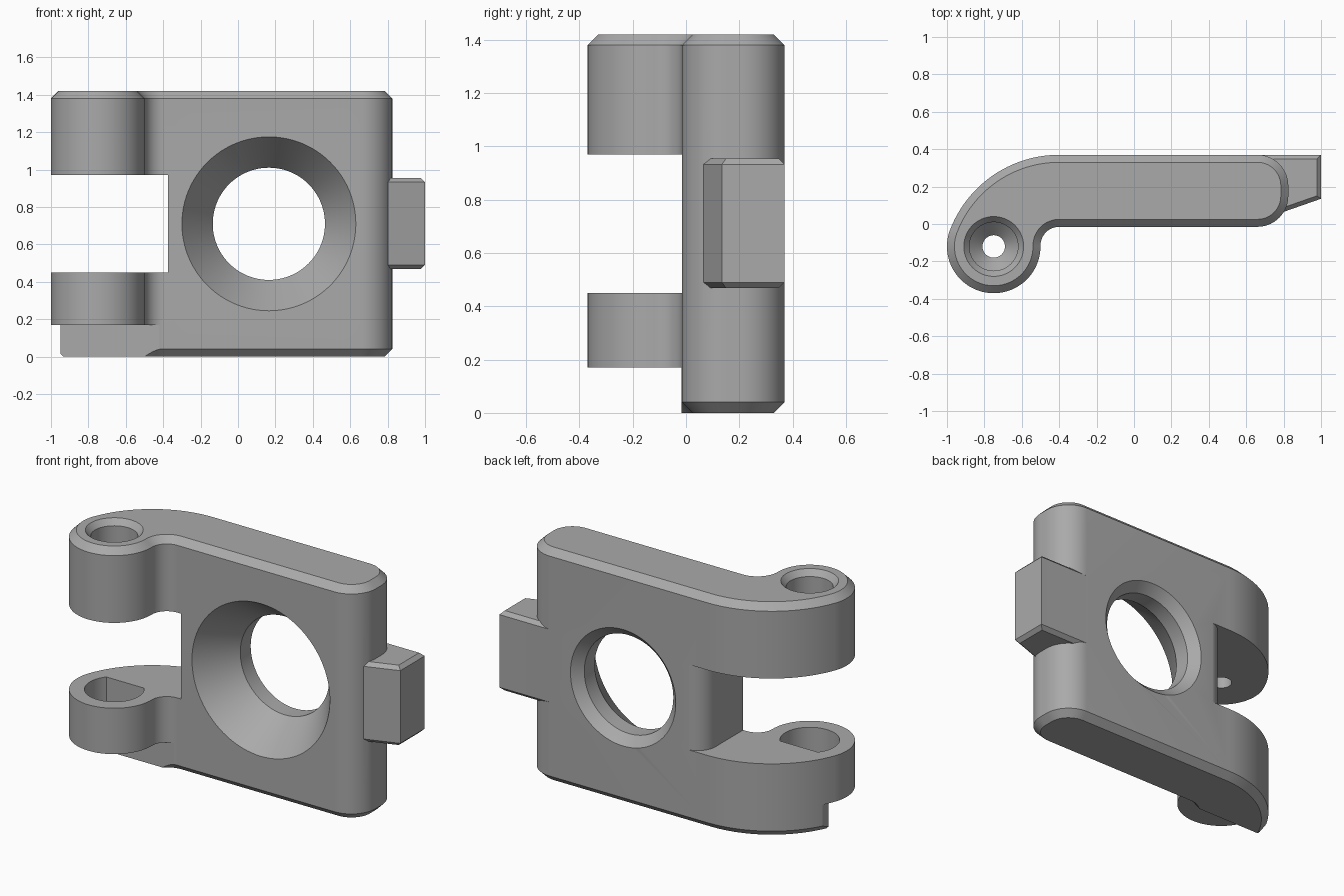
import bpy, bmesh
from math import sin, cos, radians, pi
from mathutils import Matrix

if "Cube" in bpy.data.objects:
    bpy.data.objects.remove(bpy.data.objects["Cube"])

grey = bpy.data.materials.new("plain_grey")
grey.use_nodes = True
grey.diffuse_color = (0.4, 0.4, 0.4, 1)
grey.node_tree.nodes["Principled BSDF"].inputs["Base Color"].default_value = (0.4, 0.4, 0.4, 1)

PIN = (-0.75, -0.12)
HEIGHT = 1.42
FRONT, BACK = -0.015, 0.37


def arc(cx, cy, r, a0, a1, n):
    angles = [radians(a0 + (a1 - a0) * i / n) for i in range(n + 1)]
    return [(cx + r * cos(a), cy + r * sin(a)) for a in angles]


def finish(name, bm):
    bmesh.ops.remove_doubles(bm, verts=bm.verts, dist=1e-5)
    bmesh.ops.recalc_face_normals(bm, faces=bm.faces)
    mesh = bpy.data.meshes.new(name)
    bm.to_mesh(mesh)
    bm.free()
    mesh.materials.append(grey)
    obj = bpy.data.objects.new(name, mesh)
    bpy.context.collection.objects.link(obj)
    return obj


def prism(name, outline, z0, z1, chamfer=0):
    """Upright extrusion, optionally chamfered round its top and bottom rims."""
    bm = bmesh.new()
    face = bm.faces.new([bm.verts.new((x, y, z0)) for x, y in outline])
    top = bmesh.ops.extrude_face_region(bm, geom=[face])["geom"]
    bmesh.ops.translate(bm, vec=(0, 0, z1 - z0),
                        verts=[v for v in top if isinstance(v, bmesh.types.BMVert)])
    bmesh.ops.recalc_face_normals(bm, faces=bm.faces)
    if chamfer:
        rims = [e for e in bm.edges if abs(e.verts[0].co.z - e.verts[1].co.z) < 1e-6]
        bmesh.ops.bevel(bm, geom=rims, offset=chamfer, segments=1, affect='EDGES')
    return finish(name, bm)


def turned(name, profile, matrix, sides=72):
    """Solid of revolution from (radius, height) pairs."""
    bm = bmesh.new()
    rings = [[bm.verts.new((r * cos(2 * pi * i / sides), r * sin(2 * pi * i / sides), h))
              for i in range(sides)] for r, h in profile]
    for low, high in zip(rings, rings[1:]):
        for i in range(sides):
            j = (i + 1) % sides
            bm.faces.new((low[i], low[j], high[j], high[i]))
    bm.faces.new(rings[0])
    bm.faces.new(rings[-1])
    bm.transform(matrix)
    return finish(name, bm)


def combine(target, tool, operation='DIFFERENCE'):
    bpy.context.view_layer.objects.active = target
    mod = target.modifiers.new("combine", 'BOOLEAN')
    mod.operation = operation
    mod.solver = 'EXACT'
    mod.object = tool
    bpy.ops.object.modifier_apply(modifier=mod.name)
    bpy.data.objects.remove(tool)


def rectangle(x0, x1, y0, y1):
    return [(x0, y0), (x1, y0), (x1, y1), (x0, y1)]


# Plate with curled hinge end
outline = (arc(0.66, 0.15, 0.165, -90, 0, 14)
           + arc(0.66, 0.205, 0.165, 0, 90, 14)
           + arc(-0.4, -0.255, 0.625, 90, 159, 24)
           + arc(*PIN, 0.25, 160, 360, 44)
           + arc(-0.4, -0.115, 0.1, 180, 90, 12))
body = prism("hinge_plate", outline, 0, HEIGHT, 0.04)

# Gap between the hinge knuckles, rounded at the back
gap = ([(-1.2, -0.6), (-0.375, -0.6)] + arc(-0.255, 0.252, 0.12, 180, 90, 12)
       + [(-0.255, 0.6), (-1.2, 0.6)])
combine(body, prism("knuckle_gap", gap, 0.45, 0.97))

# Clearance below the lower knuckle
combine(body, prism("front_clearance", rectangle(-1.2, -0.42, -0.6, FRONT - 0.001), -0.2, 0.17))
combine(body, prism("end_clearance", rectangle(-1.2, -0.95, -0.6, 0.2), -0.2, 0.17))

# Large countersunk hole through the plate
along_y = Matrix.Translation((0.165, 0, 0.71)) @ Matrix.Rotation(-pi / 2, 4, 'X')
combine(body, turned("main_hole", [(0.48, FRONT - 0.02), (0.465, FRONT), (0.3, 0.215),
                                   (0.3, BACK - 0.055), (0.355, BACK), (0.375, BACK + 0.02)],
                     along_y, 96))

# Pin hole in the upper knuckle, narrowing downwards
at_pin = Matrix.Translation((*PIN, 0))
combine(body, turned("upper_pin_hole", [(0.06, 0.9), (0.06, 1.17), (0.13, 1.24), (0.13, 1.385),
                                        (0.16, HEIGHT), (0.175, HEIGHT + 0.02)], at_pin))

# Flat-sided socket in the lower knuckle
combine(body, prism("lower_socket", arc(*PIN, 0.165, 140.5, 399.5, 48), 0.22, 0.6))
combine(body, turned("lower_pin_hole", [(0.06, 0.1), (0.06, 0.3)], at_pin))

# Wedge-shaped latch at the far end
latch = [(0.66, 0.065), (0.8, 0.065), (1.0, 0.135), (1.0, BACK), (0.66, BACK)]
combine(body, prism("latch", latch, 0.468, 0.955, 0.022), 'UNION')

bpy.ops.object.select_all(action='DESELECT')
body.select_set(True)
bpy.context.view_layer.objects.active = body
bpy.ops.object.shade_smooth_by_angle(angle=radians(25))
